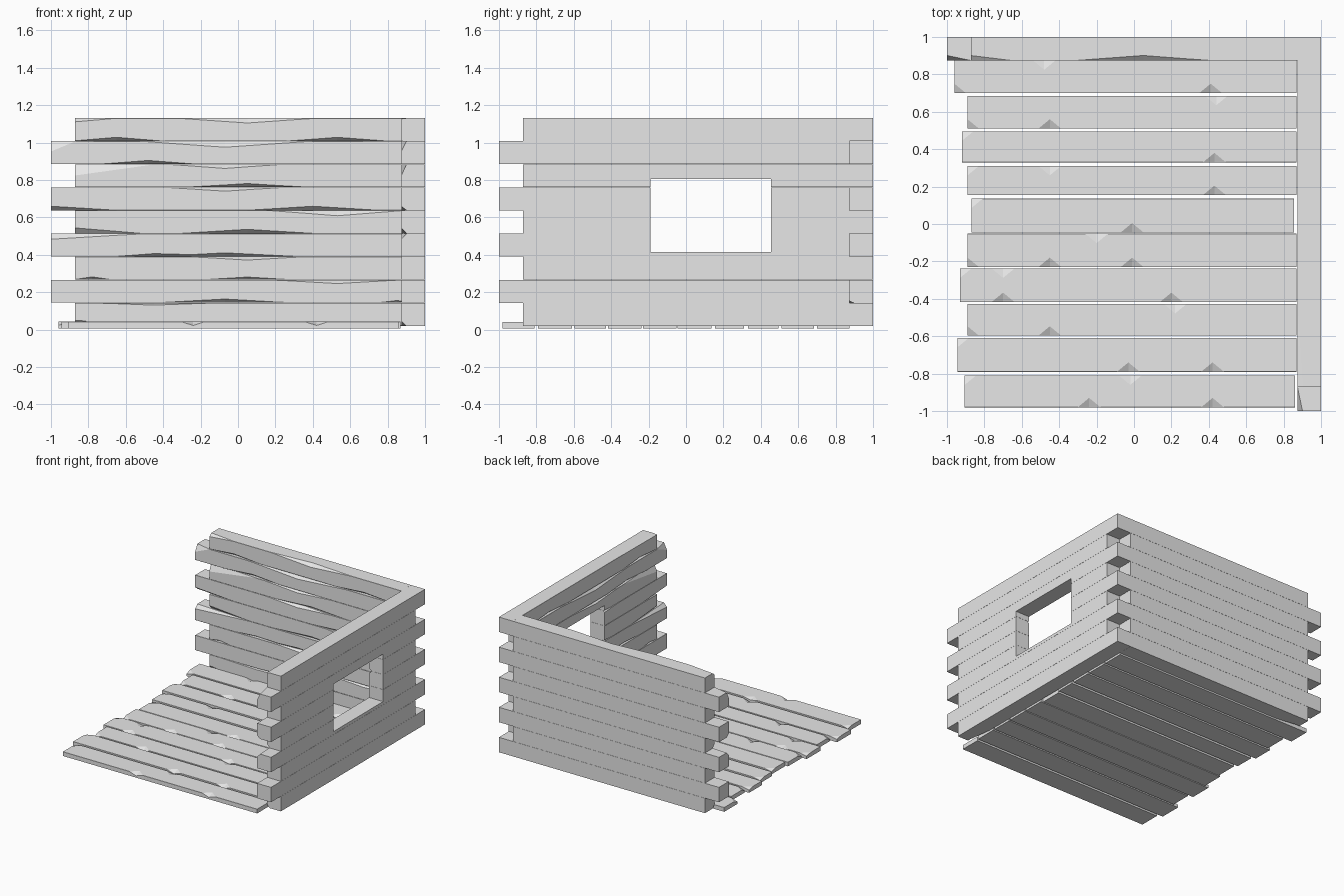
import bpy, bmesh

if "Cube" in bpy.data.objects:
    bpy.data.objects.remove(bpy.data.objects["Cube"])

wood = bpy.data.materials.new("plain grey")
wood.diffuse_color = (0.8, 0.8, 0.8, 1)
wood.use_nodes = True
wood.node_tree.nodes["Principled BSDF"].inputs["Base Color"].default_value = wood.diffuse_color


def make_object(name, bm):
    bmesh.ops.recalc_face_normals(bm, faces=bm.faces)
    me = bpy.data.meshes.new(name)
    bm.to_mesh(me)
    bm.free()
    me.materials.append(wood)
    ob = bpy.data.objects.new(name, me)
    bpy.context.collection.objects.link(ob)
    return ob


def tent(chips, s):
    """Chip size (along face, down the side) at position s."""
    a = d = 0.0
    for c, half, ca, cd in chips:
        k = max(0.0, 1 - abs(s - c) / half)
        a, d = max(a, k * ca), max(d, k * cd)
    return max(a, 0.0008), max(d, 0.0008)


def beam(name, s0, s1, w, h, left, right, place):
    """Beam along s, width w, height h; the two edges of its top face carry hewn chips."""
    stations = {s0, s1}
    for c, half, _, _ in left + right:
        stations |= {round(p, 3) for p in (c - half, c, c + half) if s0 + 0.01 < p < s1 - 0.01}
    bm = bmesh.new()
    rings = []
    for s in sorted(stations):
        la, ld = tent(left, s)
        ra, rd = tent(right, s)
        pts = [(0, 0), (w, 0), (w, h - rd), (w - ra, h), (la, h), (0, h - ld)]
        rings.append([bm.verts.new(place(s, u, v)) for u, v in pts])
    for a, b in zip(rings, rings[1:]):
        for i in range(6):
            j = (i + 1) % 6
            bm.faces.new((a[i], a[j], b[j], b[i]))
    bm.faces.new(rings[0])
    bm.faces.new(rings[-1])
    return make_object(name, bm)


# Floor planks: y low, y high, left end, right end, chips on low edge, chips on high edge
planks = [
    (0.70, 0.875, -0.96, 0.87, [-0.96, 0.41], [-0.48]),
    (0.51, 0.685, -0.89, 0.87, [-0.89, -0.45], [0.44]),
    (0.33, 0.495, -0.92, 0.87, [0.43], [-0.92]),
    (0.155, 0.31, -0.89, 0.87, [0.43], [-0.89, -0.45]),
    (-0.045, 0.135, -0.87, 0.855, [-0.01], [-0.87]),
    (-0.23, -0.052, -0.89, 0.87, [-0.89, -0.45, -0.01], [-0.2]),
    (-0.417, -0.238, -0.93, 0.87, [-0.7, 0.2], [-0.93, -0.7]),
    (-0.597, -0.428, -0.89, 0.87, [-0.89, -0.45], [0.22]),
    (-0.79, -0.61, -0.945, 0.87, [-0.03, 0.42], [-0.945]),
    (-0.98, -0.81, -0.905, 0.86, [-0.24, 0.42], [-0.905, -0.02]),
]
for i, (y0, y1, x0, x1, lo, hi) in enumerate(planks):
    beam(f"floor_plank_{i + 1}", x0, x1, y1 - y0, 0.035,
         [(c, 0.06, 0.05, 0.02) for c in lo], [(c, 0.06, 0.05, 0.012) for c in hi],
         lambda s, u, v, y=y0: (s, y + u, 0.007 + v))

# Hewn chips on the inner log edges: (centre, half length, height) for bottom and top
log_chips = [
    ([(-0.85, 0.2, 0.03)], [(-0.45, 0.3, 0.012)]),
    ([(-0.07, 0.35, 0.02), (0.85, 0.1, 0.012)], [(0.53, 0.35, 0.02)]),
    ([(-0.78, 0.1, 0.015), (0.05, 0.22, 0.014)], [(0.05, 0.3, 0.018)]),
    ([(-0.45, 0.2, 0.016), (-0.07, 0.38, 0.02)], [(-1.0, 0.5, 0.03)]),
    ([(-0.87, 0.35, 0.03), (0.05, 0.35, 0.022)], [(0.53, 0.35, 0.028)]),
    ([(-1.0, 0.35, 0.022), (0.4, 0.35, 0.022)], [(-0.07, 0.3, 0.02)]),
    ([(0.05, 0.32, 0.02)], [(-0.87, 0.42, 0.06), (-0.07, 0.3, 0.022)]),
    ([(-0.48, 0.25, 0.02)], [(-1.0, 0.13, 0.055), (-0.07, 0.45, 0.032)]),
    ([(-0.65, 0.24, 0.02), (0.53, 0.26, 0.02)], [(-0.87, 0.22, 0.02), (0.05, 0.37, 0.026)]),
]
Z0, STEP, T = 0.02, 0.1235, 0.127

# Window cutter
bm = bmesh.new()
bmesh.ops.create_cube(bm, size=1)
for v in bm.verts:
    v.co = (0.93 + v.co.x * 0.4, 0.1325 + v.co.y * 0.645, 0.61 + v.co.z * 0.39)
cutter = make_object("window_cutter", bm)
cutter.hide_render = True
cutter.hide_set(True)

for i, (bot, top) in enumerate(log_chips):
    z = Z0 + i * STEP
    odd = i % 2
    start = -1.0 if odd else -0.872
    lo = [(c, h, 0.0 + d, 0.028) for c, h, d in bot]
    hi = [(c, h, 0.0 + d, 0.028) for c, h, d in top]
    # Back wall log, chipped face towards -y
    beam(f"back_wall_log_{i + 1}", start, 1 - T, STEP - 0.001, T, lo, hi,
         lambda s, u, v, z=z: (s, 1 - v, z + u))
    # Right wall log, chipped face towards -x; odd rows leave an open corner pocket
    if i == 8:
        hi = [(-0.872, 0.45, 0.004, 0.03)]
    log = beam(f"right_wall_log_{i + 1}", start, 1 - T if odd else 1.0, STEP - 0.001, T, lo, hi,
               lambda s, u, v, z=z: (1 - v, s, z + u))
    if 3 <= i <= 6:
        m = log.modifiers.new("window", 'BOOLEAN')
        m.object = cutter
        m.operation = 'DIFFERENCE'
        m.solver = 'EXACT'
